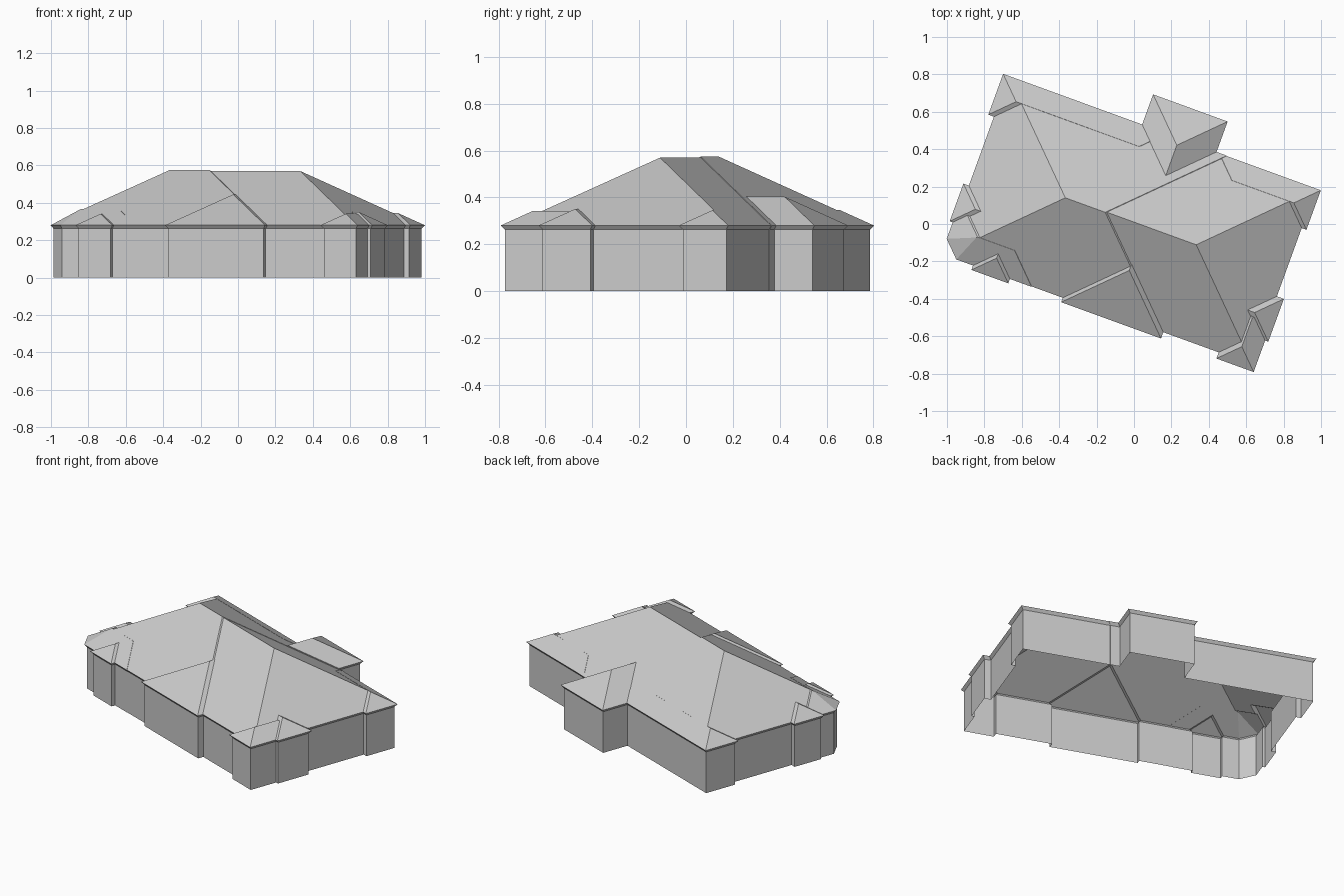
import bpy, bmesh, math
from mathutils import Matrix

if "Cube" in bpy.data.objects:
    bpy.data.objects.remove(bpy.data.objects["Cube"])

EAVE, SOFFIT, SLOPE, INSET = 0.28, 0.262, 0.58, 0.014
CHAMFER = 0.086
TURN = Matrix.Rotation(math.radians(-20), 4, 'Z')

# plan blocks (u0, u1, v0, v1, cut corner?) in the building's own axes
BLOCKS = [
    (-0.900, 0.341, -0.501, 0.513, True),     # main left
    (-0.700, 0.850, -0.490, 0.509, False),    # main right
    (-0.223, 0.345, -0.526, 0.300, False),    # front bay
    (-0.733, -0.523, -0.528, 0.000, False),   # front left bay
    (-0.141, 0.283, 0.000, 0.686, False),     # rear wing
    (-0.931, -0.300, -0.323, -0.109, False),  # left bay
    (-0.932, 0.000, 0.283, 0.515, False),     # rear left corner
    (0.300, 0.877, 0.286, 0.511, False),      # rear right corner
    (0.400, 0.890, -0.346, -0.102, False),    # right bay
    (0.660, 0.872, -0.525, -0.150, False),    # front right corner
    (-0.914, -0.400, -0.503, -0.200, True),   # angled corner bay
]


def ring(block, z, inset=0.0):
    u0, u1, v0, v1, cut = block
    u0, u1, v0, v1 = u0 + inset, u1 - inset, v0 + inset, v1 - inset
    pts = [(u1, v0, z), (u1, v1, z), (u0, v1, z)]
    if cut:
        # cut line shared by both chamfered blocks
        s = -0.914 - 0.503 + CHAMFER + inset * 2 ** 0.5
        pts += [(u0, s - u0, z), (s - v0, v0, z)]
    else:
        pts.append((u0, v0, z))
    return pts


def ridge(block):
    u0, u1, v0, v1, cut = block
    h = min(u1 - u0, v1 - v0) / 2
    z = EAVE + h * SLOPE
    pts = [(u0 + h, v0 + h, z), (u1 - h, v1 - h, z)]
    if cut:
        s = -0.914 - 0.503 + CHAMFER
        # where cut plane and the two eave planes meet
        d = (s - u0 - v0) / 2 ** 0.5 / (2 ** 0.5 - 1)
        if d < h:
            pts.append((u0 + d, v0 + d, EAVE + d * SLOPE))
            k = (v0 - u0)
    return pts


def hull(name, pts):
    bm = bmesh.new()
    for p in pts:
        bm.verts.new(p)
    bmesh.ops.remove_doubles(bm, verts=bm.verts, dist=1e-5)
    res = bmesh.ops.convex_hull(bm, input=bm.verts)
    bmesh.ops.dissolve_limit(bm, angle_limit=0.002, verts=bm.verts, edges=bm.edges)
    bmesh.ops.recalc_face_normals(bm, faces=bm.faces)
    me = bpy.data.meshes.new(name)
    bm.to_mesh(me)
    bm.free()
    ob = bpy.data.objects.new(name, me)
    bpy.context.collection.objects.link(ob)
    return ob


def union(name, solids):
    base = solids[0]
    for s in solids[1:]:
        m = base.modifiers.new("join", 'BOOLEAN')
        m.operation, m.solver, m.object = 'UNION', 'EXACT', s
    dg = bpy.context.evaluated_depsgraph_get()
    me = bpy.data.meshes.new_from_object(base.evaluated_get(dg))
    for s in solids:
        bpy.data.objects.remove(s)
    # leave the shell open: drop level caps
    bm = bmesh.new()
    bm.from_mesh(me)
    bm.normal_update()
    caps = [f for f in bm.faces if abs(f.normal.z) > 0.98]
    bmesh.ops.delete(bm, geom=caps, context='FACES')
    bmesh.ops.transform(bm, matrix=TURN, verts=bm.verts)
    bm.to_mesh(me)
    bm.free()
    me.name = name
    ob = bpy.data.objects.new(name, me)
    bpy.context.collection.objects.link(ob)
    return ob


# hipped roof with sloping soffit
union("roof", [hull("part", ring(b, SOFFIT, INSET) + ring(b, EAVE) + ridge(b))
               for b in BLOCKS])
# outer walls
union("walls", [hull("part", ring(b, 0, INSET) + ring(b, SOFFIT, INSET))
                for b in BLOCKS])
